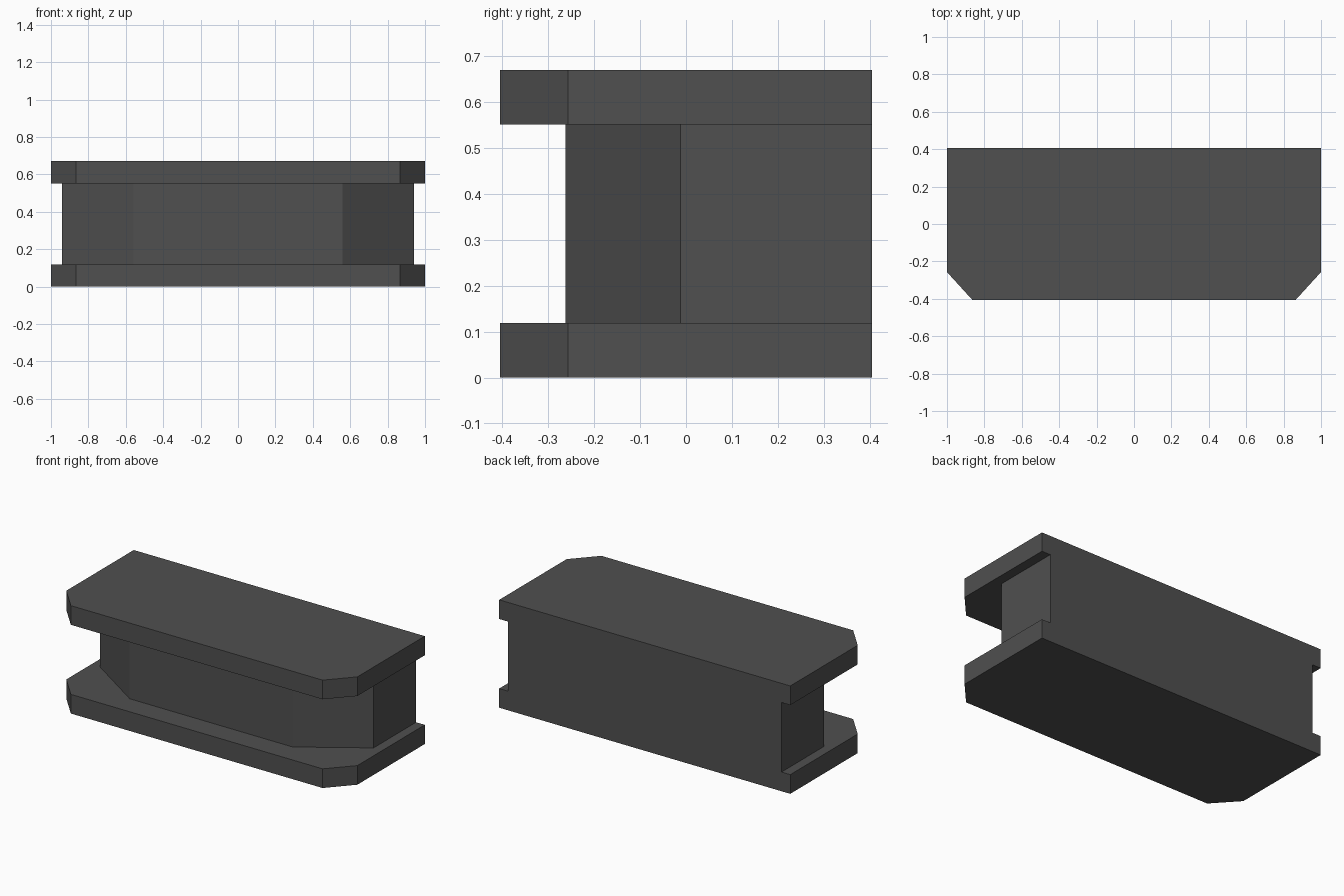
import bpy, bmesh

if "Cube" in bpy.data.objects:
    bpy.data.objects.remove(bpy.data.objects["Cube"])

dark_grey = bpy.data.materials.new("dark_grey")
dark_grey.diffuse_color = (0.08, 0.08, 0.08, 1)
dark_grey.use_nodes = True
dark_grey.node_tree.nodes["Principled BSDF"].inputs["Base Color"].default_value = dark_grey.diffuse_color

BACK = 0.405


def chamfered_block(name, half_w, front, flat_half, chamfer_y, z0, z1):
    """Symmetric outline with cut front corners, extruded from z0 to z1."""
    right = [(flat_half, front), (half_w, chamfer_y), (half_w, BACK)]
    outline = right + [(-x, y) for x, y in reversed(right)]
    bm = bmesh.new()
    base = bm.faces.new([bm.verts.new((x, y, z0)) for x, y in outline])
    ext = bmesh.ops.extrude_face_region(bm, geom=[base], use_keep_orig=True)
    top = [v for v in ext["geom"] if isinstance(v, bmesh.types.BMVert)]
    bmesh.ops.translate(bm, vec=(0, 0, z1 - z0), verts=top)
    bmesh.ops.recalc_face_normals(bm, faces=bm.faces)
    mesh = bpy.data.meshes.new(name)
    bm.to_mesh(mesh)
    bm.free()
    mesh.materials.append(dark_grey)
    obj = bpy.data.objects.new(name, mesh)
    bpy.context.collection.objects.link(obj)
    return obj


# Matching base and counter slabs
for name, z0, z1 in (("base_slab", 0.0, 0.119), ("counter_top", 0.551, 0.67)):
    chamfered_block(name, 1.0, -0.405, 0.865, -0.257, z0, z1)

# Recessed body between the slabs, flush at the back
chamfered_block("recessed_body", 0.94, -0.263, 0.56, -0.012, 0.119, 0.551)
